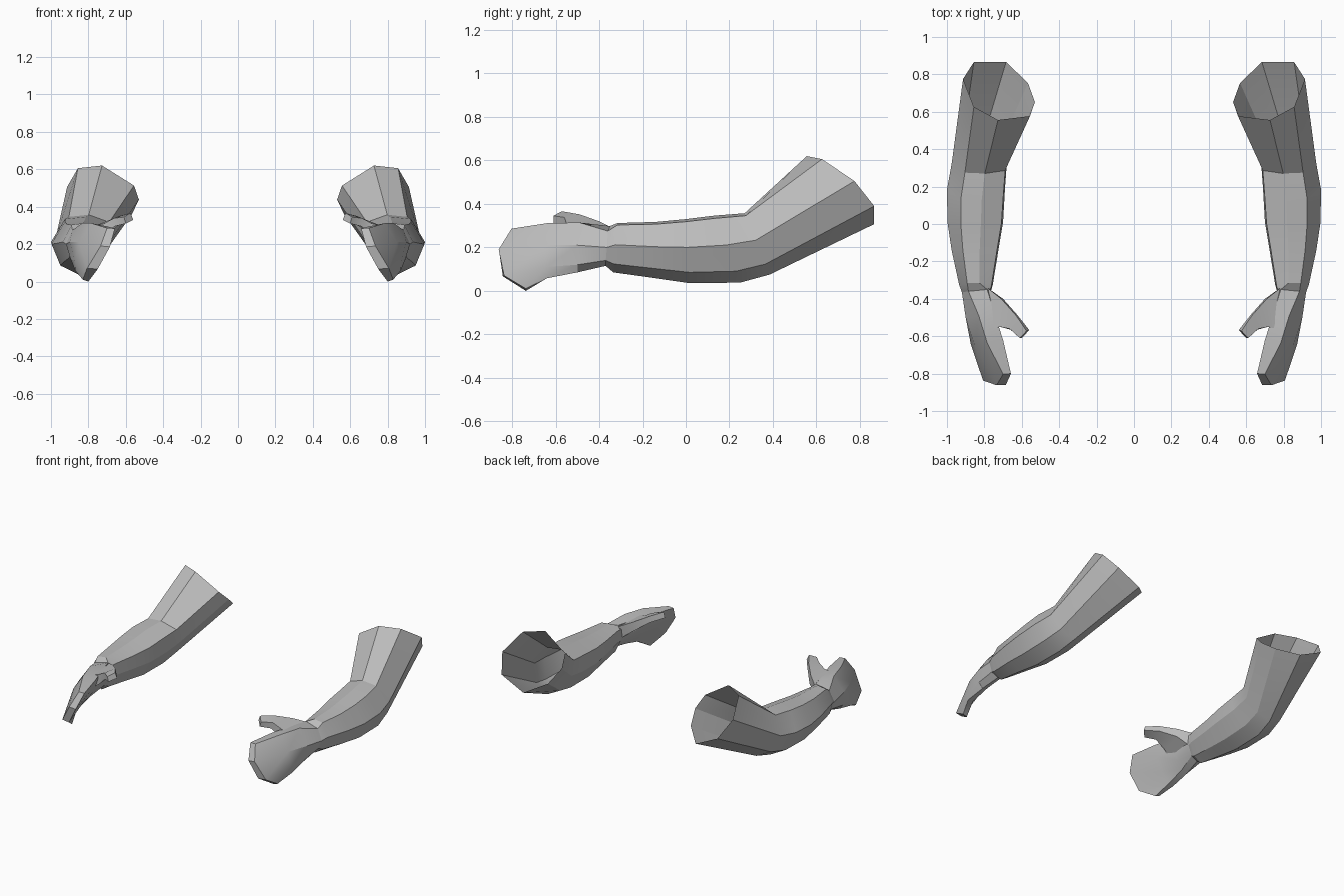
import bpy, bmesh

skin = bpy.data.materials.new("plain grey")
skin.diffuse_color = (0.5, 0.5, 0.5, 1)


def loft(name, rings, caps=()):
    """Skin equal rings of points, add cap faces on the last ring, mirror to the other side."""
    bm = bmesh.new()
    loops = [[bm.verts.new(p) for p in r] for r in rings]
    for a, b in zip(loops, loops[1:]):
        n = len(a)
        for i in range(n):
            j = (i + 1) % n
            bm.faces.new((a[i], a[j], b[j], b[i]))
    for c in caps:
        bm.faces.new([loops[-1][i] for i in c])
    bmesh.ops.recalc_face_normals(bm, faces=bm.faces)
    me = bpy.data.meshes.new(name)
    bm.to_mesh(me)
    bm.free()
    me.materials.append(skin)
    ob = bpy.data.objects.new(name, me)
    bpy.context.collection.objects.link(ob)
    bpy.ops.object.select_all(action='DESELECT')
    ob.select_set(True)
    bpy.context.view_layer.objects.active = ob
    bpy.ops.object.shade_smooth_by_angle(angle=0.45)
    ob.modifiers.new("other_side", 'MIRROR').use_mirror_merge = False
    return ob


# Eight-sided arm section: across (inner to outer), height (bottom to top)
SECTION = [(.40, 1), (.76, .96), (1, .56), (.84, .17),
           (.5, 0), (.2, .15), (0, .52), (.03, .86)]


def arm_ring(y_top, y_low, x_in, x_out, z_low, z_top):
    return [(x_in + u * (x_out - x_in), y_low + v * (y_top - y_low),
             z_low + v * (z_top - z_low)) for u, v in SECTION]


# Open upper end, tilted back
shoulder = [(.727, .556, .62), (.856, .626, .606), (.914, .775, .505), (.856, .866, .39),
            (.684, .866, .307), (.567, .754, .36), (.53, .652, .438), (.556, .577, .513)]
wrist = [(.785, -.35, .298), (.885, -.36, .275), (.92, -.365, .2), (.895, -.37, .14),
         (.845, -.37, .115), (.80, -.37, .14), (.765, -.36, .2), (.765, -.345, .27)]

# Arm from shoulder through the elbow to the wrist
loft("arm", [shoulder,
             arm_ring(.27, .385, .68, .975, .075, .357),
             arm_ring(.13, .25, .69, 1.0, .038, .346),
             arm_ring(0, .02, .70, .997, .035, .33),
             arm_ring(-.14, -.14, .725, .975, .058, .317),
             arm_ring(-.315, -.335, .755, .935, .085, .312),
             wrist])

# Flat mitten hand, curling inward and closed at the fingertips
palm = [(.745, -.48, .30), (.83, -.49, .314), (.90, -.50, .21), (.895, -.50, .12),
        (.865, -.50, .085), (.825, -.50, .10), (.785, -.50, .16), (.75, -.49, .24)]
knuckles = [(.70, -.62, .295), (.785, -.635, .312), (.85, -.65, .21), (.872, -.645, .11),
            (.87, -.64, .058), (.83, -.64, .06), (.775, -.64, .13), (.725, -.63, .22)]
tips = [(.658, -.80, .284), (.70, -.803, .286), (.735, -.862, .19), (.807, -.837, .07),
        (.83, -.737, .01), (.80, -.737, 0), (.75, -.843, .067), (.685, -.86, .185)]
loft("hand", [wrist, palm, knuckles, tips],
     caps=[(0, 1, 2, 7), (7, 2, 3, 6), (6, 3, 4, 5)])

# Four-sided thumb rising out of the palm
loft("thumb", [
    [(.785, -.34, .29), (.78, -.36, .20), (.77, -.56, .20), (.76, -.56, .30)],
    [(.71, -.40, .32), (.70, -.40, .26), (.715, -.55, .24), (.715, -.55, .31)],
    [(.63, -.49, .352), (.625, -.485, .31), (.66, -.565, .295), (.665, -.56, .338)],
    [(.575, -.572, .366), (.56, -.567, .33), (.60, -.61, .31), (.61, -.61, .345)],
], caps=[(0, 1, 2, 3)])
